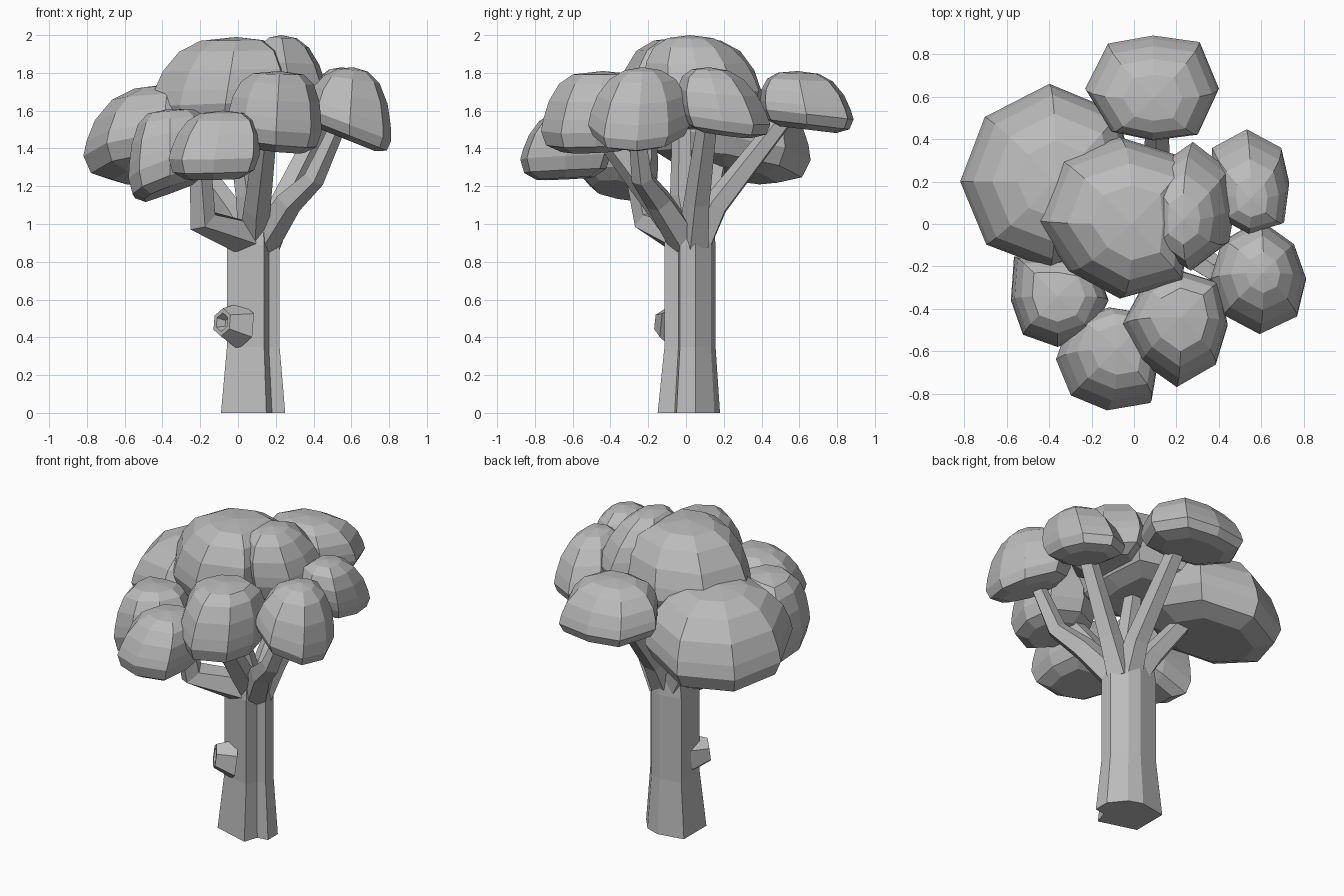
import bpy, bmesh, math
from mathutils import Vector

cube = bpy.data.objects.get("Cube")
if cube:
    bpy.data.objects.remove(cube, do_unlink=True)

grey = bpy.data.materials.new("plain grey")
grey.use_nodes = True
colour = (0.5, 0.5, 0.5, 1)
grey.diffuse_color = colour
grey.node_tree.nodes["Principled BSDF"].inputs["Base Color"].default_value = colour


def loft(name, rings, apex=None):
    """Skin a stack of point rings; close the ends with caps or an apex."""
    bm = bmesh.new()
    loops = [[bm.verts.new(p) for p in ring] for ring in rings]
    n = len(loops[0])
    for low, high in zip(loops, loops[1:]):
        for i in range(n):
            j = (i + 1) % n
            bm.faces.new((low[i], low[j], high[j], high[i]))
    bm.faces.new(loops[0][::-1])
    if apex is None:
        bm.faces.new(loops[-1])
    else:
        tip = bm.verts.new(apex)
        for i in range(n):
            bm.faces.new((loops[-1][i], loops[-1][(i + 1) % n], tip))
    bmesh.ops.recalc_face_normals(bm, faces=bm.faces)
    mesh = bpy.data.meshes.new(name)
    bm.to_mesh(mesh)
    bm.free()
    mesh.materials.append(grey)
    obj = bpy.data.objects.new(name, mesh)
    bpy.context.collection.objects.link(obj)


def ring_at(centre, direction, radius, sides):
    """Regular polygon around centre, square to direction."""
    d = Vector(direction).normalized()
    side = d.cross(Vector((0.3, 1, 0.2))).normalized()
    up = d.cross(side)
    angles = [2 * math.pi * (i + 0.5) / sides for i in range(sides)]
    return [Vector(centre) + radius * (math.cos(a) * side + math.sin(a) * up) for a in angles]


def branch(name, path, start, end, sides=5):
    pts = [Vector(p) for p in path]
    rings = []
    for i, p in enumerate(pts):
        d = pts[min(i + 1, len(pts) - 1)] - pts[max(i - 1, 0)]
        rings.append(ring_at(p, d, start + (end - start) * i / (len(pts) - 1), sides))
    loft(name, rings)


# Leaf clump: dome over a sloping rim, tapering underneath.
# Each step is (radius, share of the height above or of the depth below).
DOME = [(0.62, -1), (0.9, -0.6), (1.0, 0.05), (0.97, 0.25), (0.87, 0.53), (0.65, 0.8), (0.36, 0.95)]


def clump(name, centre, radii, rim, height, under, slope=(0, 0), lean=(0, 0), taper=1.0):
    """Radii run anticlockwise from +x at even angles; a low taper gives a boxier dome."""
    rings = []
    for r, t in DOME:
        ring = []
        up = max(t, 0)
        if t > 0:
            r = r ** taper
        for i, radius in enumerate(radii):
            a = 2 * math.pi * i / len(radii)
            dx, dy = r * radius * math.cos(a), r * radius * math.sin(a)
            tilt = (slope[0] * dx + slope[1] * dy) * (1 - 0.8 * up)
            z = rim + tilt + t * (height if t > 0 else under)
            ring.append((centre[0] + dx + lean[0] * up, centre[1] + dy + lean[1] * up, z))
        rings.append(ring)
    loft(name, rings, (centre[0] + lean[0], centre[1] + lean[1], rim + height))


# Trunk: irregular eight-sided column with a groove, flared at the foot
outline = [(-0.09, -0.08), (0.15, -0.15), (0.18, -0.06), (0.25, -0.05),
           (0.25, 0.05), (0.17, 0.15), (0.08, 0.18), (-0.09, 0.15)]
axis = Vector((0.085, 0.05))
trunk_rings = []
for z, scale in ((0, 1), (0.35, 0.82), (0.89, 0.82), (1.0, 0.74)):
    flat = [axis + (Vector(p) - axis) * scale for p in outline]
    trunk_rings.append([(p.x, p.y, z) for p in flat])
loft("trunk", trunk_rings)

# Knot: short hollow stub on the front corner
out = Vector((-0.6, -0.5, 0.1))
knot = [((0.01, -0.05, 0.46), 0.125), ((-0.085, -0.115, 0.48), 0.075),
        ((-0.085, -0.115, 0.48), 0.05), ((-0.05, -0.09, 0.475), 0.03)]
loft("knot", [ring_at(c, out, r, 6) for c, r in knot])

# Branches fanning out to the clumps
branch("front_right_branch", [(0.06, -0.01, 0.92), (-0.19, -0.2, 1.02), (-0.2, -0.27, 1.32)], 0.1, 0.06)
branch("front_branch", [(0.09, 0.02, 0.9), (0.1, -0.13, 1.08), (0.15, -0.45, 1.5)], 0.09, 0.06)
branch("front_left_branch", [(0.13, 0.0, 0.9), (0.27, -0.14, 1.12), (0.4, -0.23, 1.24),
                             (0.52, -0.26, 1.5)], 0.09, 0.045)
branch("left_branch", [(0.14, 0.04, 0.9), (0.24, 0.06, 1.12), (0.47, 0.12, 1.58)], 0.09, 0.055)
branch("back_branch", [(0.1, 0.06, 0.9), (0.11, 0.16, 1.1), (0.11, 0.52, 1.56)], 0.09, 0.055)
branch("back_right_branch", [(0.06, 0.06, 0.9), (-0.05, 0.1, 1.08), (-0.28, 0.18, 1.4)], 0.09, 0.055)
branch("centre_branch", [(0.08, 0.03, 0.9), (0.05, -0.02, 1.15), (-0.02, -0.02, 1.6)], 0.08, 0.05)

# Foliage
clump("back_right_clump", (-0.4, 0.2), (0.4, 0.46, 0.46, 0.43, 0.42, 0.42, 0.41, 0.38),
      1.4, 0.34, 0.13, (0.14, -0.18), (0.03, 0), 0.85)
clump("top_clump", (-0.07, 0.02), (0.32, 0.42, 0.39, 0.41, 0.4, 0.34, 0.37, 0.41),
      1.62, 0.37, 0.12, (0.04, 0), (0.06, -0.02), 0.75)
clump("upper_left_clump", (0.28, 0.09), (0.2, 0.24, 0.3, 0.25, 0.18, 0.25, 0.3, 0.24),
      1.69, 0.31, 0.12, (-0.1, 0), (-0.05, -0.07), 0.9)
clump("back_clump", (0.09, 0.64), (0.31, 0.31, 0.25, 0.3, 0.32, 0.28, 0.24, 0.3),
      1.57, 0.24, 0.07, (0, -0.12), (0, -0.05), 0.8)
clump("left_clump", (0.53, 0.2), (0.2, 0.23, 0.25, 0.23, 0.17, 0.21, 0.23, 0.25),
      1.55, 0.28, 0.07, (-0.1, -0.15), (0.02, -0.08), 0.9)
clump("front_left_clump", (0.59, -0.26), (0.22, 0.23, 0.28, 0.25, 0.23, 0.24, 0.26, 0.25),
      1.51, 0.32, 0.07, (-0.4, 0), (0.02, 0.03))
clump("front_clump", (0.2, -0.48), (0.24, 0.28, 0.26, 0.24, 0.26, 0.24, 0.29, 0.26),
      1.49, 0.32, 0.1, (-0.1, 0.05), (0.02, 0.04), 0.6)
clump("front_low_clump", (-0.13, -0.64), (0.24, 0.29, 0.24, 0.25, 0.24, 0.24, 0.24, 0.29),
      1.34, 0.26, 0.1, (0.03, 0.05), (0.05, 0.05), 0.7)
clump("front_right_clump", (-0.36, -0.36), (0.24, 0.25, 0.21, 0.29, 0.22, 0.23, 0.22, 0.23),
      1.3, 0.31, 0.12, (0.35, -0.15), (0, 0.02), 0.6)
